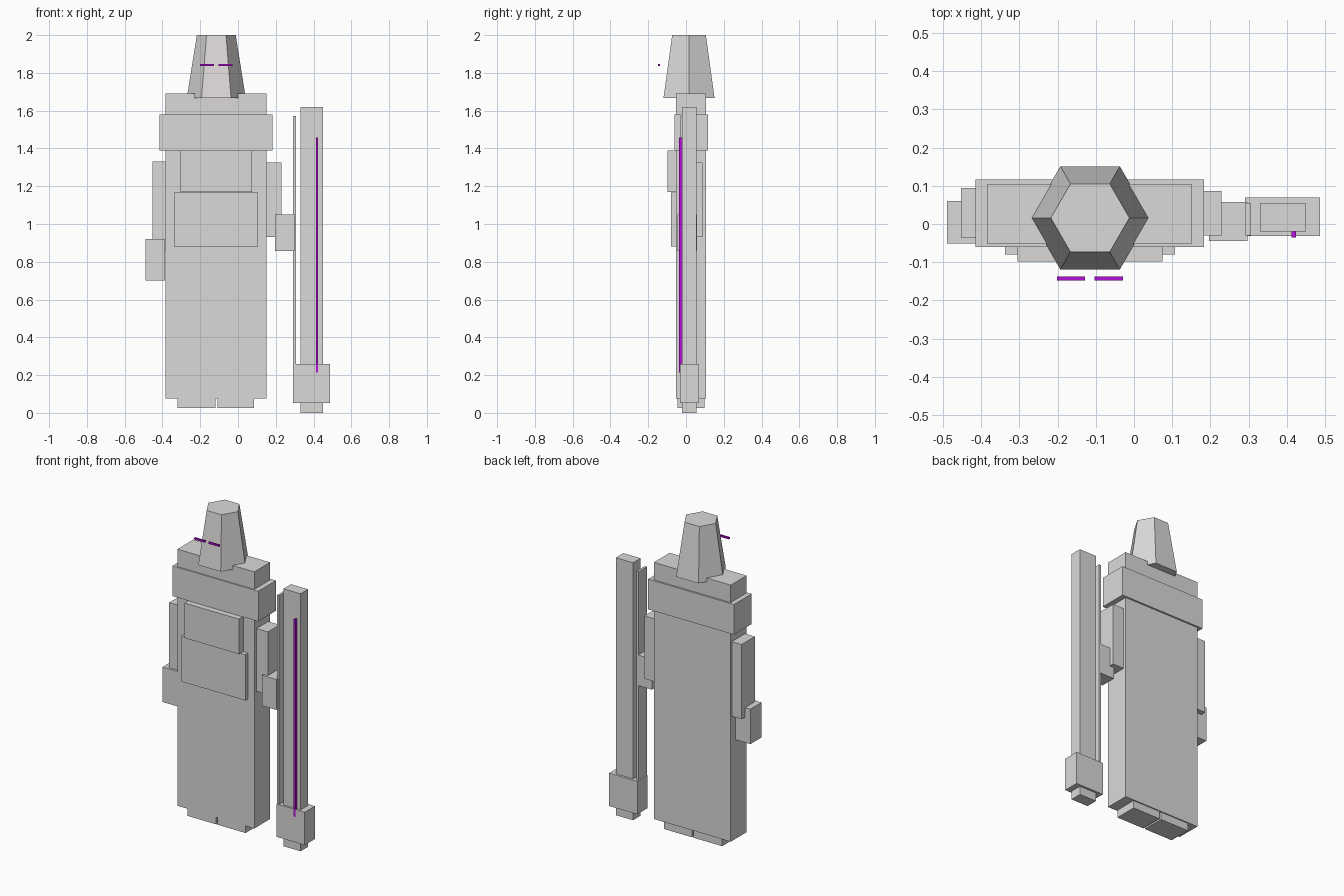
import bpy, math


def material(name, colour):
    m = bpy.data.materials.new(name)
    m.diffuse_color = (*colour, 1)
    return m


GREY = material("pale grey", (0.72, 0.70, 0.69))
PURPLE = material("glowing purple", (0.45, 0.005, 0.68))


def box(name, x, y, z, mat=GREY):
    """Axis-aligned block from (min, max) pairs."""
    bpy.ops.mesh.primitive_cube_add(size=1)
    ob = bpy.context.object
    ob.name = name
    for v in ob.data.vertices:
        v.co = [r[0] + (r[1] - r[0]) * (c + 0.5) for r, c in zip((x, y, z), v.co)]
    ob.data.materials.append(mat)
    return ob


# Torso, shoulders and raised front panels
box("torso", (-0.385, 0.15), (-0.052, 0.105), (0.075, 1.69))
box("shoulders", (-0.415, 0.183), (-0.06, 0.116), (1.39, 1.58))
box("chest_panel", (-0.305, 0.075), (-0.098, -0.05), (1.17, 1.39))
box("waist_panel", (-0.338, 0.107), (-0.08, -0.05), (0.88, 1.168))

# Feet, separated by a narrow slit
box("right_foot", (-0.32, -0.12), (-0.046, 0.098), (0.027, 0.078))
box("left_foot", (-0.109, 0.085), (-0.046, 0.098), (0.027, 0.078))

# Arms
box("right_upper_arm", (-0.453, -0.384), (-0.037, 0.094), (0.86, 1.33))
box("right_forearm", (-0.49, -0.386), (-0.051, 0.06), (0.70, 0.92))
box("left_upper_arm", (0.149, 0.229), (-0.03, 0.087), (0.93, 1.325))
box("left_forearm", (0.197, 0.298), (-0.045, 0.057), (0.858, 1.05))

# Sword: blade, thin side edge, guard, pommel and glowing stripe
box("sword_blade", (0.33, 0.45), (-0.02, 0.055), (0.255, 1.62))
box("sword_edge", (0.292, 0.307), (-0.03, 0.055), (0.255, 1.573))
box("sword_guard", (0.291, 0.487), (-0.032, 0.069), (0.053, 0.26))
box("sword_pommel", (0.33, 0.45), (-0.02, 0.055), (0.0, 0.06))
box("sword_stripe", (0.413, 0.424), (-0.036, -0.018), (0.215, 1.457), PURPLE)

# Six-sided tapered head, corners pointing sideways
bpy.ops.mesh.primitive_cone_add(vertices=6, radius1=0.156, radius2=0.103, depth=0.333,
                                location=(-0.115, 0.016, 1.8335),
                                rotation=(0, 0, math.radians(30)))
head = bpy.context.object
head.name = "head"
head.data.materials.append(GREY)

# Thin glowing eye slits floating in front of the face
for name, cx in (("right_eye", -0.165), ("left_eye", -0.066)):
    box(name, (cx - 0.037, cx + 0.037), (-0.148, -0.137), (1.836, 1.847), PURPLE)
